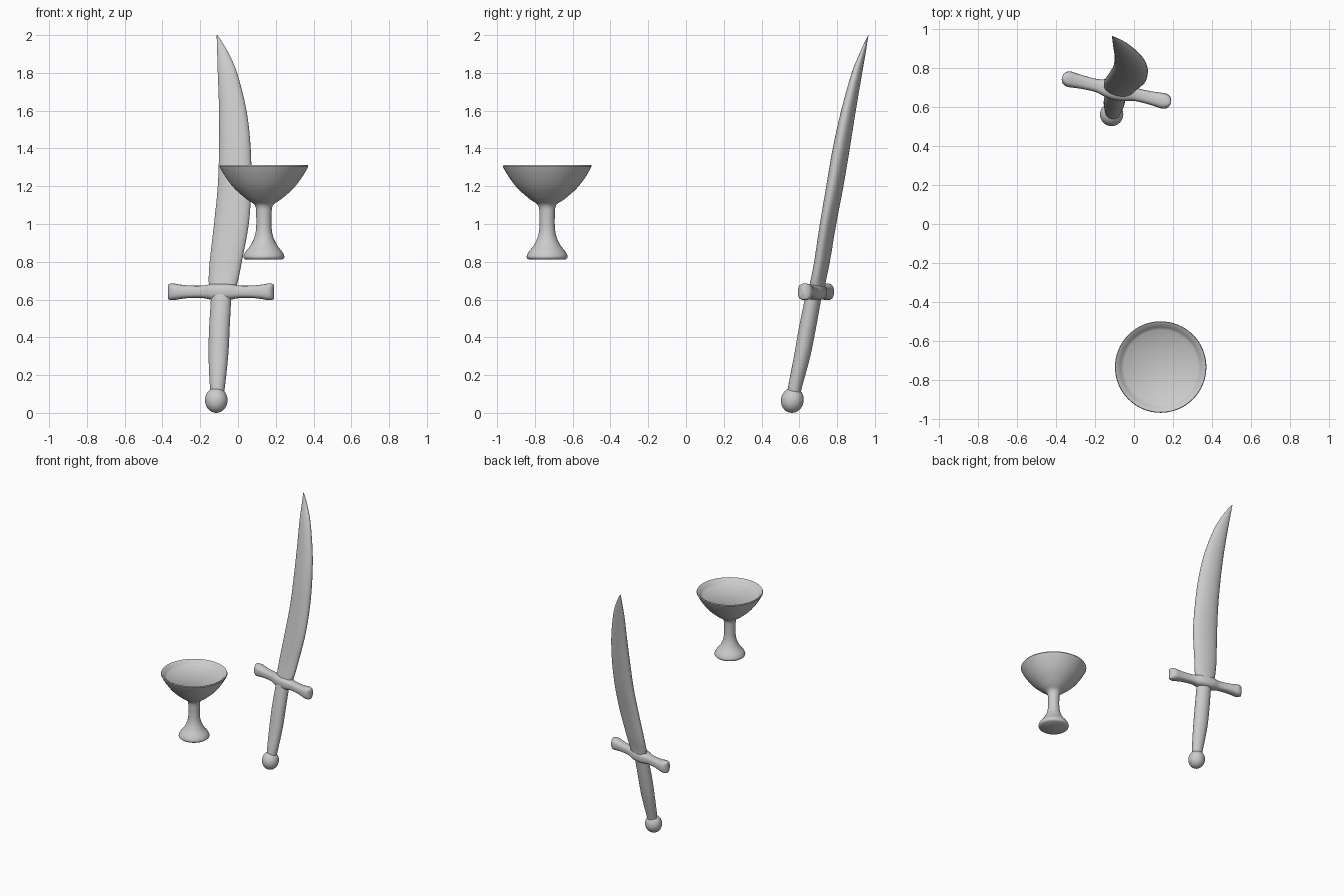
import bpy, bmesh, math
from mathutils import Vector

cube = bpy.data.objects.get("Cube")
if cube:
    bpy.data.objects.remove(cube, do_unlink=True)

GREY = (0.6, 0.6, 0.6, 1.0)
mat = bpy.data.materials.new("plain grey")
mat.use_nodes = True
mat.diffuse_color = GREY
mat.node_tree.nodes["Principled BSDF"].inputs["Base Color"].default_value = GREY


def loft(name, rings, angle=40):
    """Skin a list of closed rings and cap both ends."""
    bm = bmesh.new()
    loops = [[bm.verts.new(p) for p in ring] for ring in rings]
    n = len(loops[0])
    for a, b in zip(loops, loops[1:]):
        for i in range(n):
            j = (i + 1) % n
            bm.faces.new((a[i], a[j], b[j], b[i]))
    bm.faces.new(loops[0][::-1])
    bm.faces.new(loops[-1])
    bmesh.ops.recalc_face_normals(bm, faces=bm.faces)
    mesh = bpy.data.meshes.new(name)
    bm.to_mesh(mesh)
    bm.free()
    mesh.materials.append(mat)
    obj = bpy.data.objects.new(name, mesh)
    bpy.context.collection.objects.link(obj)
    bpy.ops.object.select_all(action='DESELECT')
    obj.select_set(True)
    bpy.context.view_layer.objects.active = obj
    bpy.ops.object.shade_smooth_by_angle(angle=math.radians(angle))
    return obj


def oval(centre, across, depth, half_w, half_d, power=1.0, n=32):
    """Closed superellipse around a centre, spanned by two directions."""
    def soft(v):
        return math.copysign(abs(v) ** power, v)
    turn = [2 * math.pi * i / n for i in range(n)]
    return [centre + across * half_w * soft(math.cos(t)) + depth * half_d * soft(math.sin(t))
            for t in turn]


def refine(rows, steps=4):
    """Smoothly interpolate the rows of a profile (Catmull-Rom)."""
    out = []
    for k in range(len(rows) - 1):
        p0, p1 = rows[max(k - 1, 0)], rows[k]
        p2, p3 = rows[k + 1], rows[min(k + 2, len(rows) - 1)]
        for s in range(steps):
            t = s / steps
            out.append([b + t / 2 * (c - a + t * (2 * a - 5 * b + 4 * c - d
                                                  + t * (3 * (b - c) + d - a)))
                        for a, b, c, d in zip(p0, p1, p2, p3)])
    return out + [list(rows[-1])]


UP = Vector((0, 0, 1))
TURN = math.radians(-13)
ACROSS = Vector((math.cos(TURN), math.sin(TURN), 0))
DEPTH = Vector((-math.sin(TURN), math.cos(TURN), 0))


def sword_part(name, rows):
    """Rows hold height, left edge, right edge, depth position, half thickness."""
    rings = []
    for z, left, right, y, half in refine(rows):
        centre = Vector(((left + right) / 2, y, z))
        width = max(right - left, 0.002) / 2 / math.cos(TURN)
        rings.append(oval(centre, ACROSS, DEPTH, width, max(half, 0.001)))
    return loft(name, rings)


# Curved blade
sword_part("blade", [
    (0.64, -0.15, -0.02, 0.69, 0.042),
    (0.70, -0.155, 0.00, 0.70, 0.038),
    (0.80, -0.15, 0.02, 0.72, 0.038),
    (1.00, -0.127, 0.057, 0.752, 0.039),
    (1.20, -0.107, 0.07, 0.788, 0.042),
    (1.40, -0.10, 0.067, 0.822, 0.042),
    (1.60, -0.10, 0.045, 0.86, 0.036),
    (1.80, -0.107, -0.005, 0.905, 0.026),
    (1.90, -0.11, -0.048, 0.934, 0.015),
    (1.96, -0.112, -0.082, 0.952, 0.007),
    (2.00, -0.113, -0.109, 0.965, 0.001)])

# Grip
sword_part("grip", [
    (0.08, -0.143, -0.08, 0.57, 0.033),
    (0.14, -0.148, -0.07, 0.578, 0.037),
    (0.30, -0.155, -0.053, 0.615, 0.043),
    (0.45, -0.152, -0.045, 0.643, 0.045),
    (0.60, -0.143, -0.037, 0.672, 0.043),
    (0.66, -0.145, -0.03, 0.686, 0.042)])

# Round pommel
lean = Vector((0.0, 0.2, 1.0)).normalized()
side = Vector((1, 0, 0))
back = lean.cross(side)
rings = []
for i in range(1, 20):
    a = math.pi * i / 20
    r = 0.060 * math.sin(a)
    rings.append(oval(Vector((-0.115, 0.563, 0.067)) - lean * 0.067 * math.cos(a),
                      side, back, r, r))
loft("pommel", rings, 60)

# Cross guard: half profile of distance, half thickness, half height, mirrored
half = [(0.0, 0.052, 0.044), (0.05, 0.047, 0.042), (0.10, 0.034, 0.033), (0.17, 0.034, 0.033),
        (0.22, 0.038, 0.038), (0.25, 0.040, 0.043), (0.275, 0.031, 0.043), (0.287, 0.010, 0.038)]
rows = [(-u, t, h) for u, t, h in half[:0:-1]] + half
loft("cross_guard", [oval(Vector((-0.09, 0.688, 0.641)) + ACROSS * u, DEPTH, UP, t, h, 0.75)
                     for u, t, h in refine(rows)], 50)

# Goblet: radius and height profile
outside = [(0.098, 0.812), (0.109, 0.825), (0.098, 0.852), (0.072, 0.885), (0.05, 0.93),
           (0.041, 0.98), (0.041, 1.05), (0.048, 1.10), (0.09, 1.13), (0.15, 1.182),
           (0.19, 1.23), (0.222, 1.28), (0.235, 1.305)]
inside = [(0.232, 1.312), (0.222, 1.308), (0.205, 1.288), (0.19, 1.275)]
loft("goblet", [oval(Vector((0.137, -0.735, z)), Vector((1, 0, 0)), Vector((0, 1, 0)), r, r, n=64)
                for r, z in refine(outside, 3) + inside], 45)
